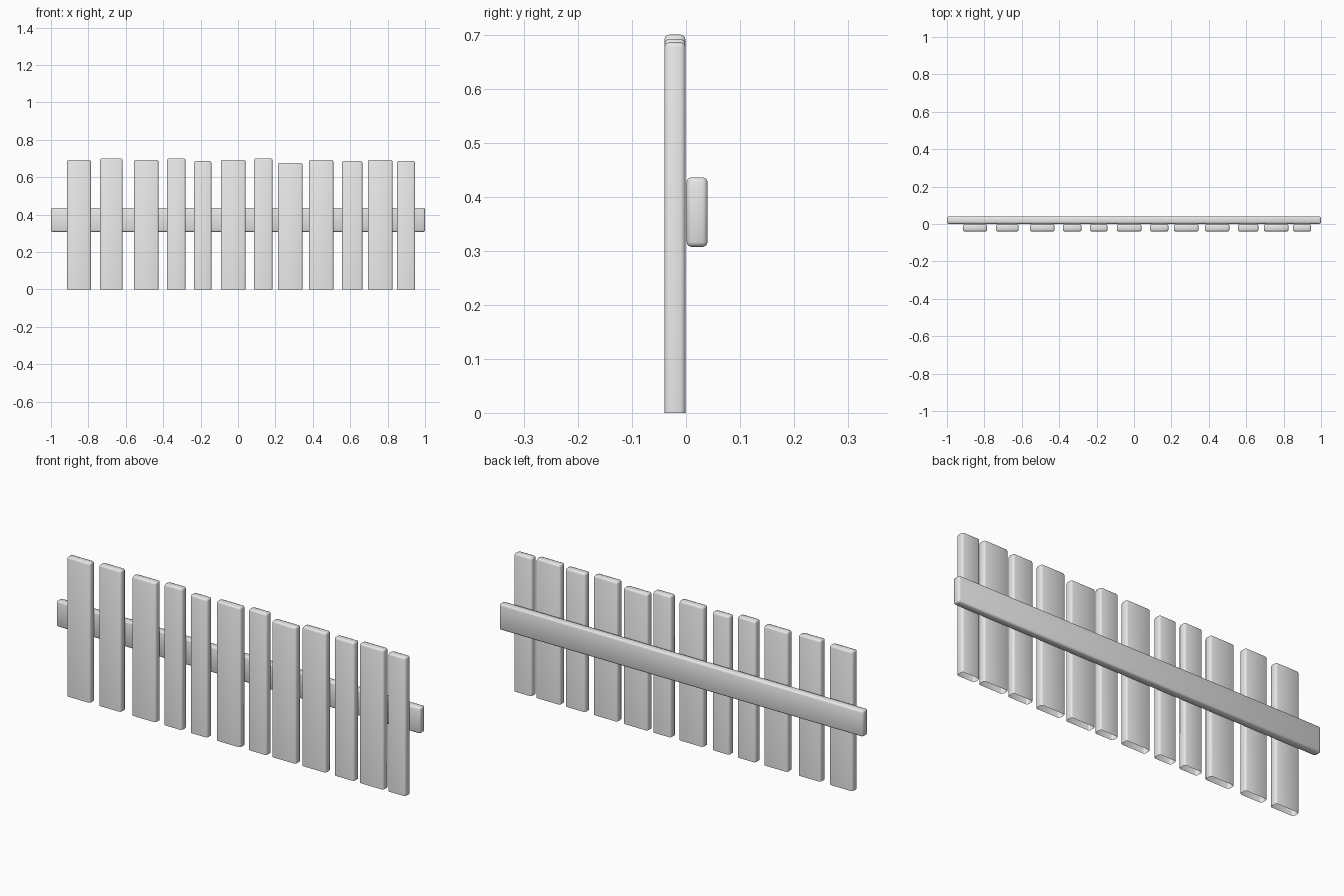
import bpy
import bmesh

cube = bpy.data.objects.get("Cube")
if cube:
    bpy.data.objects.remove(cube)

grey = bpy.data.materials.new("plain_grey")
grey.use_nodes = True
grey.diffuse_color = (0.8, 0.8, 0.8, 1)
grey.node_tree.nodes["Principled BSDF"].inputs["Base Color"].default_value = (0.8, 0.8, 0.8, 1)


def board(name, low, high, open_bottom=False):
    """Soft-edged board between two corners, optionally open underneath."""
    bm = bmesh.new()
    bmesh.ops.create_cube(bm, size=1)
    for v in bm.verts:
        v.co = [l + (h - l) * (c + 0.5) for l, h, c in zip(low, high, v.co)]
    # Open boards keep square-cut bottoms, so only the other edges are softened
    edges = [e for e in bm.edges
             if not open_bottom or max(v.co.z for v in e.verts) > low[2] + 0.001]
    if open_bottom:
        base = [f for f in bm.faces if f.normal.z < -0.9]
        bmesh.ops.delete(bm, geom=base, context="FACES_ONLY")
    bmesh.ops.bevel(bm, geom=edges, offset=0.009, segments=2, profile=0.5,
                    affect="EDGES", clamp_overlap=True)
    for f in bm.faces:
        f.smooth = True
    mesh = bpy.data.meshes.new(name)
    bm.to_mesh(mesh)
    bm.free()
    mesh.materials.append(grey)
    obj = bpy.data.objects.new(name, mesh)
    bpy.context.collection.objects.link(obj)
    return obj


# Upright planks: left edge, right edge, height
planks = [
    (-0.914, -0.786, 0.692), (-0.738, -0.617, 0.70), (-0.556, -0.425, 0.692),
    (-0.38, -0.281, 0.70), (-0.236, -0.142, 0.685), (-0.092, 0.04, 0.692),
    (0.085, 0.184, 0.70), (0.213, 0.345, 0.676), (0.379, 0.51, 0.692),
    (0.556, 0.665, 0.686), (0.694, 0.826, 0.692), (0.85, 0.947, 0.686),
]
for i, (x0, x1, top) in enumerate(planks, 1):
    board(f"plank_{i}", (x0, -0.04, 0), (x1, -0.001, top), open_bottom=True)

# Horizontal rail behind the planks
board("back_rail", (-1, 0.001, 0.307), (1, 0.04, 0.436))
